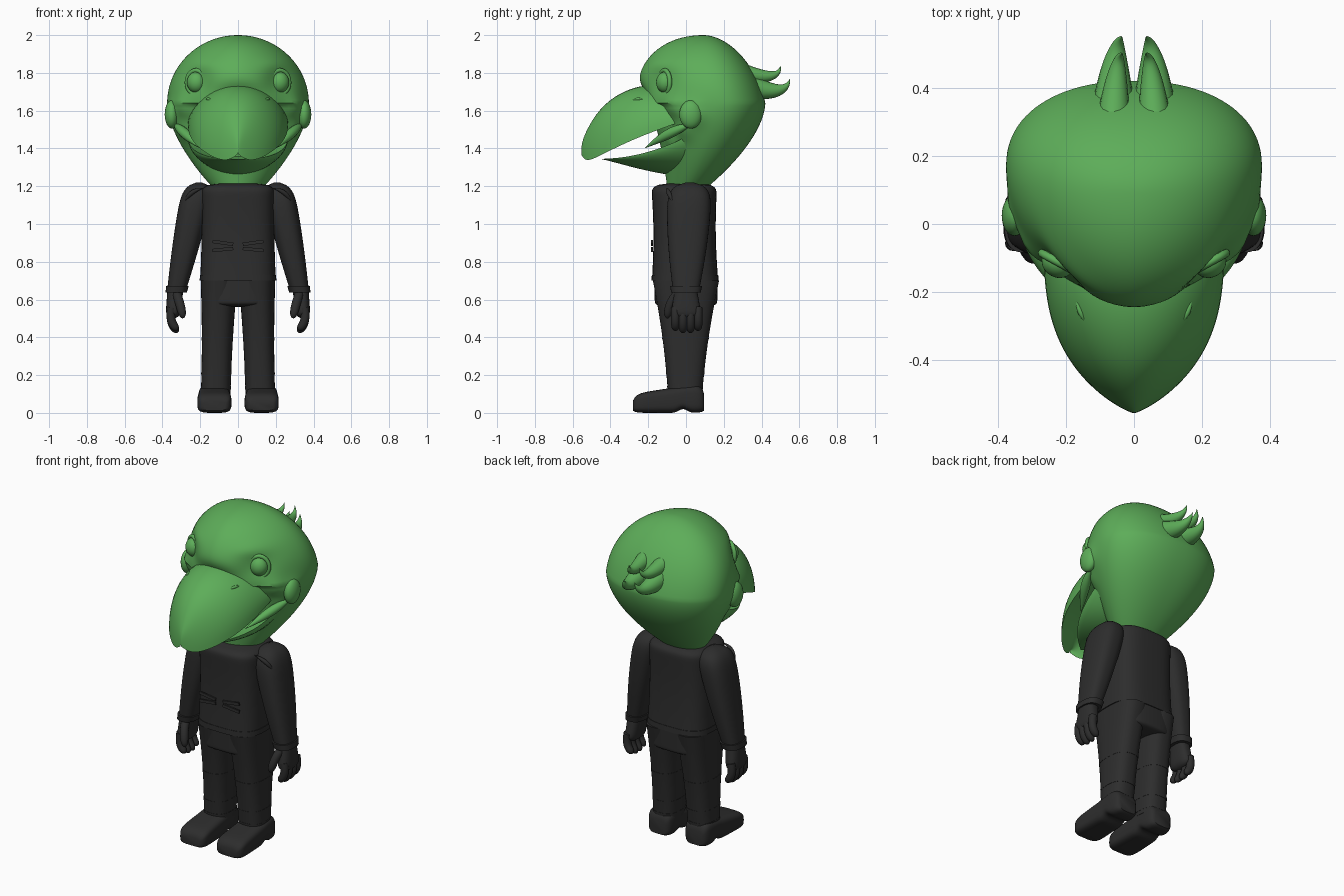
import bpy, bmesh, math
from mathutils import Vector, Matrix

if "Cube" in bpy.data.objects:
    bpy.data.objects.remove(bpy.data.objects["Cube"])


def material(name, rgb):
    m = bpy.data.materials.new(name)
    m.use_nodes = True
    m.diffuse_color = (*rgb, 1)
    m.node_tree.nodes["Principled BSDF"].inputs["Base Color"].default_value = (*rgb, 1)
    return m


GREEN = material("leaf_green", (.11, .42, .1))
BLACK = material("soft_black", (.026, .026, .026))


def finish(name, bm, mat, mirror):
    bmesh.ops.recalc_face_normals(bm, faces=bm.faces)
    mesh = bpy.data.meshes.new(name)
    bm.to_mesh(mesh)
    bm.free()
    mesh.materials.append(mat)
    mesh.shade_smooth()
    mesh.set_sharp_from_angle(angle=math.radians(45))
    ob = bpy.data.objects.new(name, mesh)
    bpy.context.collection.objects.link(ob)
    if mirror:
        ob.modifiers.new("Mirror", "MIRROR")


def loft(name, rings, mat, mirror=False, closed=False, shape=None):
    """Skin a list of equal rings, capped unless closed into a hoop."""
    bm = bmesh.new()
    loops = [[bm.verts.new(p) for p in ring] for ring in rings]
    following = loops[1:] + loops[:1] if closed else loops[1:]
    for a, b in zip(loops, following):
        for j in range(len(a)):
            bm.faces.new((a[j - 1], a[j], b[j], b[j - 1]))
    if not closed:
        bm.faces.new(loops[0])
        bm.faces.new(loops[-1])
    if shape:
        for v in bm.verts:
            shape(v.co)
    finish(name, bm, mat, mirror)


def angles(count):
    return [math.tau * i / count for i in range(count)]


def steps(count, start=0, end=1):
    return [start + (end - start) * i / count for i in range(count + 1)]


def mix(pair, t):
    return pair[0] + (pair[1] - pair[0]) * t


def power(c, p):
    return math.copysign(abs(c) ** (2 / p), c)


def ring(centre, width, front, back, p, back_p, count=48):
    """Level superellipse whose front and back halves differ."""
    x, y, z = centre
    points = []
    for a in angles(count):
        depth, q = (back, back_p) if math.sin(a) > 0 else (front, p)
        points.append((x + width * power(math.cos(a), q), y + depth * power(math.sin(a), q), z))
    return points


def column(name, top, bottom, width, depth, bulge=0, p=2.6, rounding=None,
           span=(0, 1), grow=1, mirror=True):
    """Tapered body part; rounding closes its top end softly."""
    rings = []
    for t in steps(40, *span):
        scale = grow
        if rounding:
            scale *= math.sqrt(1 - (1 - max(t, .002)) ** rounding)
        swell = bulge * math.sin(math.pi * t)
        d = (mix(depth, t) + swell) * scale
        rings.append(ring(Vector(top).lerp(Vector(bottom), t),
                          (mix(width, t) + swell / 2) * scale, d, d, p, p))
    loft(name, rings, BLACK, mirror)


def tube(name, a, b, c, radius, profile, mat):
    """Bent tube along a quadratic curve with a radius rule."""
    a, b, c = Vector(a), Vector(b), Vector(c)
    rings = []
    for t in steps(20, .01, .99):
        along = (b - a).lerp(c - b, t).normalized()
        u = along.cross(Vector((1, 0, 0))).normalized()
        v = along.cross(u)
        middle = a.lerp(b, t).lerp(b.lerp(c, t), t)
        rings.append([middle + (u * math.cos(k) + v * math.sin(k)) * radius * profile(t)
                      for k in angles(16)])
    loft(name, rings, mat, mirror=True)


def spindle(t):
    return math.sin(math.pi * t)


def spike(t):
    return 1 - t


def blunt(t):
    return math.sqrt(1 - t ** 8)


def ball(name, place, size, mat):
    bm = bmesh.new()
    bmesh.ops.create_uvsphere(bm, u_segments=32, v_segments=20, radius=1,
                              matrix=place @ Matrix.Diagonal((*size, 1)))
    finish(name, bm, mat, mirror=True)


# Swellings of the head: cheek, cheek fold, lip and mouth corner
SWELLINGS = [((.34, .03, 1.58), .07, .03), ((.28, -.06, 1.61), .06, .03),
             ((.3, -.03, 1.49), .06, .03), ((.22, -.1, 1.42), .06, .03)]


# Face: pressed eye sockets, brow, recess above the beak, and the swellings
def face(co):
    if co.y < .2:
        out = Vector((co.x, co.y - .15, 0)).normalized()
        near = Vector((abs(co.x), co.y, co.z))
        push = sum(amount * math.exp(-((near - Vector(at)).length / size) ** 2)
                   for at, size, amount in SWELLINGS)
        socket = math.hypot(abs(co.x) - .22, co.z - 1.75) / .075
        brow = math.hypot(abs(co.x) / 2 - .1, co.z - 1.85) / .04
        recess = math.hypot(co.x / 2, co.z - 1.67) / .07
        if co.y < .1:
            co.y += (.035 * math.exp(-socket ** 2) - .012 * math.exp(-brow ** 2)
                     + .05 * math.exp(-recess ** 2))
        co += out * push


# Head: domed skull tapering into the neck
rings = []
for t in steps(32, .98, 0):
    h = math.sin(t * math.pi / 2)
    r = math.cos(t * math.pi / 2)
    rings.append(ring((0, .17 - .08 * h, 1.64 + .36 * h),
                      .375 * r, .42 * r, .25 * r, 1.8, 2.2, 96))
for t in steps(32)[1:]:
    s = t ** 1.7
    y = mix((.17, .02), s)
    rings.append(ring((0, y, mix((1.64, 1.2), t)), mix((.375, .14), s),
                      y - mix((-.25, -.1), t ** .4), mix((.42, .12), s) - y, 1.8, 2.2, 96))
loft("head", rings, GREEN, shape=face)


# Beak halves: a domed outer shell with a hollow mouth side, base to tip
def beak(name, base, tip, width, edge, height, p):
    rings = []
    for t in steps(32, 0, .97):
        u = math.sin(t * math.pi / 2)
        y, w, e, h = mix((base, tip), u), width(u), edge(u), height(u)
        shell = [(w * power(math.cos(a), p), y, e + h * power(math.sin(a), p))
                 for a in steps(24, 0, math.pi)]
        mouth = [(w * s, y, e + .35 * h * (1 - s * s)) for s in steps(24, -1, 1)[1:-1]]
        rings.append(shell + mouth)
    loft(name, rings, GREEN)


beak("upper_beak", -.03, -.555,
     width=lambda u: .265 * (1 - u ** 3) ** .8,
     edge=lambda u: 1.54 - .23 * u + .015 * spindle(u) + .06 * u ** 25,
     height=lambda u: .285 * math.sqrt(1 - u ** 6) * (1 - (1 - u) ** 4 / 2), p=2)
beak("lower_beak", .08, -.46,
     width=lambda u: .27 * (1 - u ** 2.5),
     edge=lambda u: 1.345 + .16 * (1 - u) ** 2,
     height=lambda u: -.26 * (1 - u) ** 1.3, p=1.7)
tube("nostril_ridge", (.14, -.29, 1.655), (.16, -.26, 1.665), (.17, -.22, 1.66),
     .008, spindle, GREEN)

# Cheek bulbs and the lips running from them along the mouth
ball("cheek", Matrix.Translation((.35, .025, 1.58)), (.038, .06, .075), GREEN)
tube("lip_fold", (.34, .04, 1.53), (.3, -.07, 1.5), (.2, -.22, 1.4), .026, spindle, GREEN)

# Eyes and their lids
gaze = Matrix.Translation((.222, -.112, 1.75)) @ Matrix.Rotation(.5, 4, "Z")
ball("eye", gaze, (.05, .045, .055), GREEN)
loft("eyelid", [[gaze @ Vector(((.055 + .012 * math.cos(b)) * math.cos(a), .012 * math.sin(b),
                                (.063 + .012 * math.cos(b)) * math.sin(a))) for b in angles(12)]
                for a in angles(40)], GREEN, mirror=True, closed=True)

# Crest tufts at the back of the head
tube("lower_tuft", (.06, .3, 1.74), (.06, .53, 1.66), (.035, .55, 1.77), .07, spike, GREEN)
tube("upper_tuft", (.06, .3, 1.8), (.05, .5, 1.75), (.035, .5, 1.84), .05, spike, GREEN)

# Jacket with hem, and the hips below it
jacket = dict(top=(0, -.01, 1.22), bottom=(0, -.005, .7), width=(.195, .2), depth=(.175, .175),
              bulge=-.01, p=3.2, mirror=False)
column("jacket", **jacket, rounding=40)
column("jacket_hem", **jacket, span=(.94, 1), grow=1.015)
column("hips", (0, 0, .56), (0, 0, .72), (.19, .195), (.165, .168), p=3, rounding=25, mirror=False)

# Sleeves and wrist cuffs
sleeve = dict(top=(.205, .02, 1.22), bottom=(.325, 0, .65), width=(.088, .05), depth=(.12, .07),
              bulge=.012)
column("sleeve", **sleeve, rounding=14)
column("wrist_cuff", **sleeve, span=(.96, 1.02), grow=1.15)
tube("shoulder_tab", (.18, -.1, 1.19), (.26, -.1, 1.18), (.29, -.06, 1.1), .012, spindle, BLACK)

# Hands with four fingers and a thumb
column("palm", (.345, 0, .5), (.33, 0, .67), (.04, .042), (.085, .055), rounding=10)
for i in range(4):
    y = .04 * i - .056
    tip = .42 + .015 * abs(i - 1.5)
    tube("finger", (.35, y, .56), (.37, y, .47), (.315, y, tip), .023, blunt, BLACK)
tube("thumb", (.33, -.03, .64), (.31, -.09, .6), (.29, -.1, .5), .024, blunt, BLACK)

# Trouser legs with raised seams
leg = dict(top=(.1, 0, .7), bottom=(.118, -.005, .1), width=(.097, .078), depth=(.175, .09),
           bulge=-.01)
column("trouser_leg", **leg)
for name, t in (("knee_seam", .5), ("shin_seam", .8), ("ankle_seam", .93)):
    column(name, **leg, span=(t, t + .03), grow=1.015)

# Shoes: rounded heel and toe, raised arch
rings = []
for t in steps(40, .01, .99):
    end = math.sqrt(1 - abs(2 * t - 1) ** 8)
    low = .02 * math.exp(-((t - .3) / .08) ** 2) + .02 * (1 - end)
    half = (mix((.16, .1), t) * (.4 + .6 * end) - low) / 2
    wide = mix((.08, .093), t) * (.5 + .5 * end)
    rings.append([(.125 + wide * power(math.cos(a), 4), mix((.1, -.285), t),
                   low + half + half * power(math.sin(a), 4)) for a in angles(40)])
loft("shoe", rings, BLACK, mirror=True)

# Pocket flaps on the jacket front
for name, z, tilt in (("pocket_flap", .9, -.14), ("pocket_welt", .865, .1)):
    bm = bmesh.new()
    place = Matrix.Translation((.08, -.18, z)) @ Matrix.Rotation(tilt, 4, "Y")
    bmesh.ops.create_cube(bm, size=1, matrix=place @ Matrix.Diagonal((.11, .009, .018, 1)))
    finish(name, bm, BLACK, mirror=True)
